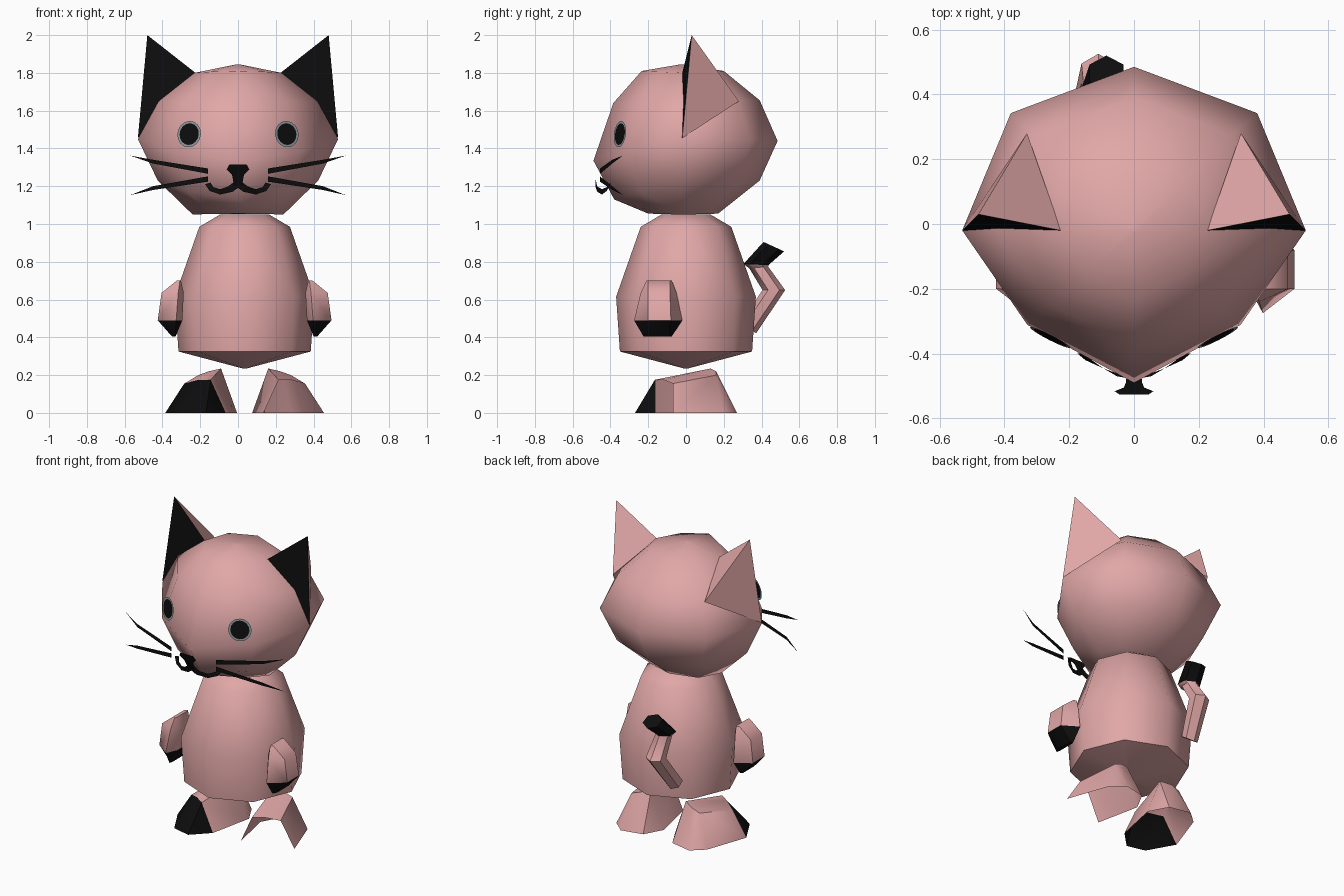
import bpy, bmesh, math
from mathutils import Vector

if "Cube" in bpy.data.objects:
    bpy.data.objects.remove(bpy.data.objects["Cube"])

CX = 0.035  # body mirror line


def material(name, rgb):
    m = bpy.data.materials.new(name)
    m.diffuse_color = (*rgb, 1)
    m.use_nodes = True
    m.node_tree.nodes["Principled BSDF"].inputs["Base Color"].default_value = m.diffuse_color
    return m


PINK = material("pink", (0.75, 0.385, 0.385))
BLACK = material("black", (0.004, 0.004, 0.004))
GREY = material("grey", (0.26, 0.32, 0.33))
MATS = [PINK, BLACK, GREY]


def make(name, verts, faces, colours=None, angle=50, plate=False):
    """Mesh object; plates are thin sheets turned to face the front."""
    me = bpy.data.meshes.new(name)
    me.from_pydata([tuple(v) for v in verts], [], faces)
    for m in MATS:
        me.materials.append(m)
    for i, p in enumerate(me.polygons):
        p.material_index = colours[i] if colours else 0
    bm = bmesh.new()
    bm.from_mesh(me)
    if plate:
        bm.normal_update()
        bmesh.ops.reverse_faces(bm, faces=[f for f in bm.faces if f.normal.y > 0])
    else:
        bmesh.ops.recalc_face_normals(bm, faces=bm.faces[:])
    bm.to_mesh(me)
    bm.free()
    if angle:
        for p in me.polygons:
            p.use_smooth = True
        me.set_sharp_from_angle(angle=math.radians(angle))
    ob = bpy.data.objects.new(name, me)
    bpy.context.collection.objects.link(ob)
    return ob


def loft(name, rings, black_from=None, angle=50):
    """Skin closed rings of equal size and cap both ends."""
    n = len(rings[0])
    verts = [v for r in rings for v in r]
    faces, cols = [], []
    for k in range(len(rings) - 1):
        for i in range(n):
            j = (i + 1) % n
            faces.append((k * n + i, k * n + j, (k + 1) * n + j, (k + 1) * n + i))
            cols.append(int(black_from is not None and k >= black_from))
    faces += [tuple(range(n)), tuple(range(len(verts) - n, len(verts)))]
    cols += [0, int(black_from is not None)]
    return make(name, verts, faces, cols, angle)


# Head: eight-sided rings (half width, front y, back y, side z, front z, back z)
def head_ring(w, yf, yb, z, zf, zb):
    c, yc = 0.717, -0.02
    f = 0.62
    right = [(0, yf, zf),
             (w * f, yc + (yf - yc) * f, z + (zf - z) * 0.6),
             (w, yc, z),
             (w * c, yc + (yb - yc) * c, z + (zb - z) * 0.6),
             (0, yb, zb)]
    return right + [(-x, y, q) for x, y, q in right[3:0:-1]]


loft("head", [head_ring(*r) for r in (
    (0.01, -0.03, -0.01, 1.845, 1.845, 1.845),
    (0.23, -0.235, 0.20, 1.80, 1.81, 1.81),
    (0.42, -0.385, 0.39, 1.65, 1.64, 1.655),
    (0.53, -0.49, 0.485, 1.45, 1.335, 1.44),
    (0.425, -0.38, 0.39, 1.23, 1.13, 1.23),
    (0.24, -0.20, 0.17, 1.05, 1.055, 1.055))], angle=60)

# Body: eight-sided rings (radius, height)
loft("body", [[(CX + r * math.sin(a * math.pi / 4), -r * math.cos(a * math.pi / 4), z)
               for a in range(8)]
              for r, z in ((0.13, 1.05), (0.24, 0.985), (0.37, 0.615),
                           (0.35, 0.325), (0.01, 0.235))], angle=60)

for side, s in (("left", -1), ("right", 1)):
    def flip(x):
        return CX + s * (x - CX)

    # Ear: black front, pink back sides
    make(side + "_ear",
         [(s * 0.48, 0.03, 2.0), (s * 0.225, -0.02, 1.80),
          (s * 0.53, -0.02, 1.455), (s * 0.33, 0.28, 1.65)],
         [(0, 1, 2), (0, 3, 1), (0, 2, 3), (1, 2, 3)], [1, 0, 0, 0], angle=0)

    # Arm: hexagonal rings (inner x, outer x, y range, flat y range, z)
    arm = []
    for xi, xo, y0, y1, f0, f1, z in (
            (0.372, 0.395, -0.21, -0.075, -0.20, -0.085, 0.70),
            (0.357, 0.475, -0.24, -0.05, -0.20, -0.085, 0.635),
            (0.365, 0.495, -0.275, -0.02, -0.20, -0.08, 0.49),
            (0.40, 0.42, -0.225, -0.075, -0.20, -0.085, 0.405)):
        xm = xi + (xo - xi) * 0.25
        arm.append([(flip(x), y, z) for x, y in (
            (xm, y0), (xo, f0), (xo, f1), (xm, y1), (xi, f1), (xi, f0))])
    loft(side + "_arm", arm, black_from=2, angle=45)

    # Foot shell, open below; toe cap only on the left one
    ring_front = [(0.455, -0.07, 0), (0.355, -0.07, 0.155), (0.28, -0.12, 0.175),
                  (0.215, -0.165, 0.175), (0.135, -0.165, 0)]
    ring_back = [(0.36, 0.20, 0), (0.28, 0.16, 0.20), (0.225, 0.16, 0.22),
                 (0.16, 0.13, 0.235), (0.075, 0.12, 0)]
    verts = ring_front + ring_back + [(0.28, 0.27, 0), (0.14, 0.24, 0),
                                      (0.36, -0.24, 0), (0.24, -0.27, 0)]
    faces = [(i, i + 1, i + 6, i + 5) for i in range(4)]
    faces += [(5, 6, 10), (6, 7, 10), (7, 8, 11, 10), (8, 9, 11)]
    cols = [0] * 8
    if s < 0:
        faces += [(0, 1, 12), (1, 2, 12), (2, 3, 13, 12), (3, 4, 13)]
        cols += [1] * 4
    make(side + "_foot", [(flip(x), y, z) for x, y, z in verts], faces, cols, angle=40)

    # Eye: black disc with a grey rim
    yaw = math.radians(27)
    u = Vector((math.cos(yaw), s * math.sin(yaw), 0))
    n = Vector((s * math.sin(yaw), -math.cos(yaw), 0.12)).normalized()
    v = n.cross(u).normalized()
    centre = Vector((s * 0.255, -0.343, 1.475))
    disc = [centre + n * 0.008 + u * (a * math.cos(t * math.pi / 8))
            + v * (b * math.sin(t * math.pi / 8))
            for a, b in ((0.057, 0.058), (0.07, 0.07)) for t in range(16)]
    faces = [tuple(range(16))] + [(t, (t + 1) % 16, 16 + (t + 1) % 16, 16 + t)
                                  for t in range(16)]
    make(side + "_eye", disc, faces, [1] + [2] * 16, angle=0, plate=True)

    # Whiskers: tapering vertical ribbons
    for label, z0, z1, z2 in (("upper", 1.28, 1.33, 1.362), ("lower", 1.238, 1.19, 1.153)):
        make(f"{side}_{label}_whisker",
             [(s * 0.16, -0.455, z0 + 0.014), (s * 0.16, -0.455, z0 - 0.014),
              (s * 0.45, -0.39, z1 + 0.01), (s * 0.45, -0.39, z1 - 0.01),
              (s * 0.57, -0.335, z2)],
             [(0, 1, 3, 2), (2, 3, 4)], [1, 1], angle=0, plate=True)

    # Mouth: curved ribbon below the nose
    path = [(0.0, -0.478, 1.215), (0.04, -0.47, 1.185), (0.095, -0.445, 1.17),
            (0.14, -0.42, 1.185), (0.16, -0.40, 1.215)]
    offs = [(0.005, 0.02), (0.012, 0.014), (0.0, 0.014), (-0.01, 0.01), (-0.014, 0.004)]
    verts = []
    for (x, y, z), (dx, dz) in zip(path, offs):
        verts += [(s * (x + dx), y, z + dz), (s * (x - dx), y, z - dz)]
    make(side + "_mouth", verts,
         [(2 * i, 2 * i + 1, 2 * i + 3, 2 * i + 2) for i in range(4)],
         [1] * 4, angle=0, plate=True)

# Nose: flat plate leaning with the muzzle
half = [(0.045, 1.315), (0.06, 1.29), (0.032, 1.262), (0.025, 1.225), (0.025, 1.195)]
outline = half + [(-x, z) for x, z in reversed(half)]
make("nose", [(x, -0.478 - (z - 1.195) * 0.4, z) for x, z in outline],
     [tuple(range(10))], [1], angle=0, plate=True)

# Tail: bent six-sided tube (centre, slope of the section in the yz plane, radius)
tail = []
for (x, y, z), tilt, r in (((-0.15, 0.33, 0.45), -0.6, 0.05),
                           ((-0.11, 0.465, 0.65), 0.0, 0.06),
                           ((-0.11, 0.385, 0.77), 0.1, 0.05),
                           ((-0.11, 0.37, 0.785), -0.05, 0.066),
                           ((-0.085, 0.465, 0.88), -0.43, 0.06)):
    tail.append([(x + r * math.sin(a * math.pi / 3),
                  y + r * math.cos(a * math.pi / 3) * math.cos(tilt),
                  z + r * math.cos(a * math.pi / 3) * math.sin(tilt)) for a in range(6)])
loft("tail", tail, black_from=3, angle=45)
